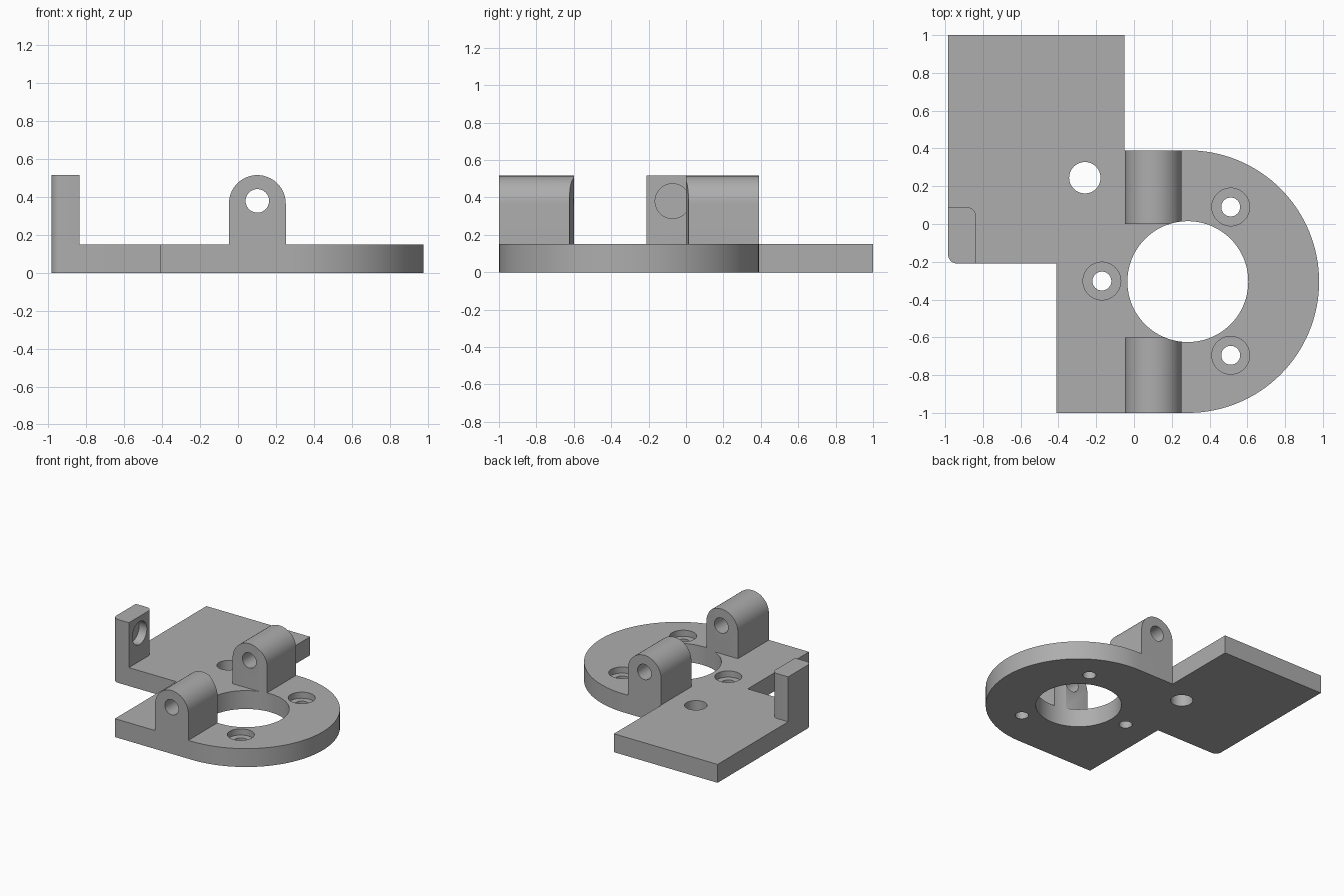
import bpy, bmesh
from math import cos, sin, pi, radians
from mathutils import Matrix, Vector

cube = bpy.data.objects.get("Cube")
if cube:
    bpy.data.objects.remove(cube, do_unlink=True)

# Single flat grey
grey = bpy.data.materials.new("plain grey")
grey.use_nodes = True
COLOUR = (0.42, 0.42, 0.42, 1)
grey.diffuse_color = COLOUR
grey.node_tree.nodes["Principled BSDF"].inputs["Base Color"].default_value = COLOUR

THICK, TOP, LEFT = 0.15, 0.516, -0.985
PIN_Z = 0.38
BORE = (0.285, -0.305)


def arc(cx, cy, r, start, end, steps):
    """Points along an arc, angles in degrees."""
    angles = [radians(start + (end - start) * i / steps) for i in range(steps + 1)]
    return [(cx + r * cos(a), cy + r * sin(a)) for a in angles]


def prism(name, outline, low, high, upright=False):
    """Extrude an outline along z, or along y when upright (outline is x, z)."""
    bm = bmesh.new()
    place = (lambda a, b: (a, low, b)) if upright else (lambda a, b: (a, b, low))
    face = bm.faces.new([bm.verts.new(place(a, b)) for a, b in outline])
    moved = bmesh.ops.extrude_face_region(bm, geom=[face])["geom"]
    shift = Vector((0, high - low, 0)) if upright else Vector((0, 0, high - low))
    bmesh.ops.translate(bm, vec=shift, verts=[v for v in moved if isinstance(v, bmesh.types.BMVert)])
    bmesh.ops.recalc_face_normals(bm, faces=bm.faces)
    return finish(name, bm)


def rod(centre, radius, length, axis="Z", sides=48):
    """Round cutter centred on a point."""
    bm = bmesh.new()
    turn = {"Z": Matrix(), "X": Matrix.Rotation(pi / 2, 4, "Y"), "Y": Matrix.Rotation(pi / 2, 4, "X")}[axis]
    bmesh.ops.create_cone(bm, cap_ends=True, segments=sides, radius1=radius, radius2=radius,
                          depth=length, matrix=Matrix.Translation(centre) @ turn)
    return finish("cutter", bm)


def finish(name, bm):
    mesh = bpy.data.meshes.new(name)
    bm.to_mesh(mesh)
    bm.free()
    mesh.materials.append(grey)
    obj = bpy.data.objects.new(name, mesh)
    bpy.context.collection.objects.link(obj)
    return obj


def cut(obj, cutters):
    """Subtract the cutters, bake the result and drop the cutters."""
    for c in cutters:
        mod = obj.modifiers.new("hole", "BOOLEAN")
        mod.operation, mod.solver, mod.object = "DIFFERENCE", "EXACT", c
    graph = bpy.context.evaluated_depsgraph_get()
    graph.update()
    mesh = bpy.data.meshes.new_from_object(obj.evaluated_get(graph))
    obj.modifiers.clear()
    obj.data = mesh
    for c in cutters:
        bpy.data.objects.remove(c, do_unlink=True)


def bore():
    return rod((*BORE, 0.3), 0.32, 1, sides=96)


# Base plate: rectangular wing joined to a round-ended mount
corner = arc(LEFT + 0.05, -0.16, 0.05, 180, 270, 8)
outline = corner + [(-0.41, -0.21), (-0.41, -1)]
outline += arc(*BORE, 0.695, -90, 90, 64)
outline += [(-0.05, 0.39), (-0.05, 1), (LEFT, 1)]
plate = prism("base_plate", outline, 0, THICK)
holes = [bore(), rod((-0.26, 0.245, 0.1), 0.083, 1)]
for x, y in ((0.512, 0.09), (0.512, -0.695), (-0.17, -0.302)):
    holes.append(rod((x, y, 0.1), 0.05, 1))
    holes.append(rod((x, y, THICK), 0.1, 0.1))
cut(plate, holes)

# Two hinge lugs with pin holes, trimmed by the large bore
lug_outline = [(-0.048, THICK), (0.252, THICK)] + arc(0.102, TOP - 0.15, 0.15, 0, 180, 32)
parts = [plate]
for name, low, high in (("front_hinge_lug", -1, -0.6), ("back_hinge_lug", 0, 0.39)):
    lug = prism(name, lug_outline, low, high, upright=True)
    cut(lug, [bore(), rod((0.102, 0, PIN_Z), 0.062, 4, "Y")])
    parts.append(lug)

# Upright stop with two rounded corners and a blind socket on its inner face
right = LEFT + 0.148
tab = prism("stop_tab", corner + [(right, -0.21)]
            + arc(right - 0.05, 0.04, 0.05, 0, 90, 8) + [(LEFT, 0.09)], THICK, TOP)
cut(tab, [rod((right, -0.072, PIN_Z), 0.093, 0.14, "X")])
parts.append(tab)

# Smooth curved walls, keep hard edges
bpy.ops.object.select_all(action="DESELECT")
for p in parts:
    p.select_set(True)
bpy.context.view_layer.objects.active = plate
bpy.ops.object.shade_smooth_by_angle(angle=radians(30))
